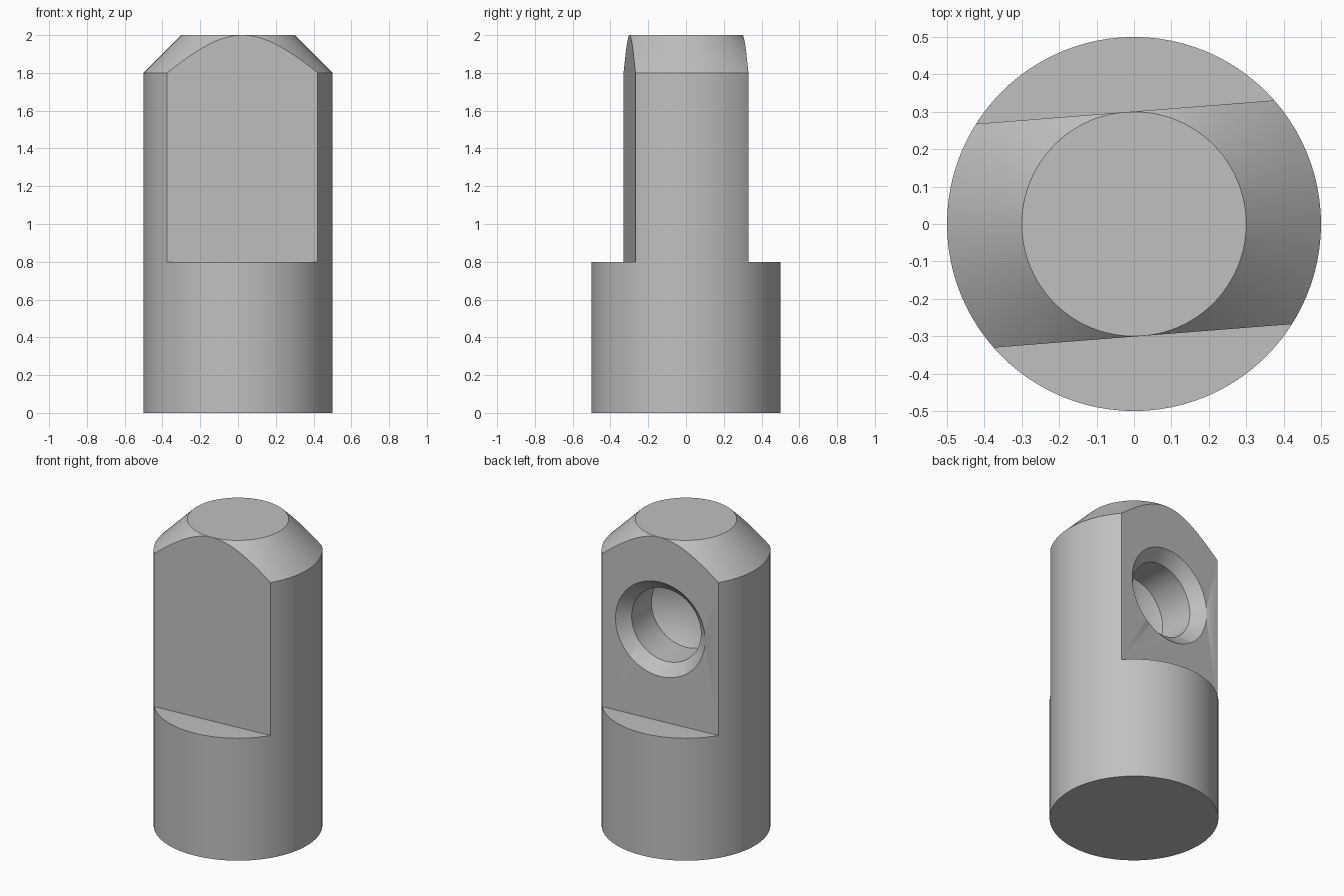
import bpy, bmesh, math
from mathutils import Matrix

cube = bpy.data.objects.get("Cube")
if cube:
    bpy.data.objects.remove(cube, do_unlink=True)

SEGMENTS = 96
TILT = Matrix.Rotation(math.radians(4.5), 4, 'Z')   # flats are turned slightly
FLAT = 0.3          # distance of each flat from the axis
SHOULDER = 0.8      # height where the flats begin
HOLE_Z = 1.4

steel = bpy.data.materials.new("steel_grey")
steel.use_nodes = True
colour = (0.53, 0.53, 0.53, 1)
steel.diffuse_color = colour
steel.node_tree.nodes["Principled BSDF"].inputs["Base Color"].default_value = colour


def add_object(name, bm):
    """Turn a bmesh into a scene object."""
    bmesh.ops.recalc_face_normals(bm, faces=bm.faces)
    mesh = bpy.data.meshes.new(name)
    bm.to_mesh(mesh)
    bm.free()
    mesh.materials.append(steel)
    obj = bpy.data.objects.new(name, mesh)
    bpy.context.collection.objects.link(obj)
    return obj


def lathe(name, profile, matrix=Matrix()):
    """Closed solid of revolution about z from (radius, height) pairs."""
    bm = bmesh.new()
    rings = []
    for r, z in profile:
        count = SEGMENTS if r > 0 else 1
        rings.append([bm.verts.new((r * math.cos(math.tau * i / count),
                                    r * math.sin(math.tau * i / count), z))
                      for i in range(count)])
    for low, high in zip(rings, rings[1:]):
        for i in range(SEGMENTS):
            j = (i + 1) % SEGMENTS
            if len(high) == 1:
                bm.faces.new((low[i], low[j], high[0]))
            else:
                bm.faces.new((low[i], low[j], high[j], high[i]))
    for ring in (rings[0], rings[-1]):
        if len(ring) > 1:
            bm.faces.new(ring)
    bm.transform(matrix)
    return add_object(name, bm)


def block(name, size, centre):
    bm = bmesh.new()
    bmesh.ops.create_cube(bm, size=1)
    bm.transform(TILT @ Matrix.Translation(centre) @ Matrix.Diagonal((*size, 1)))
    return add_object(name, bm)


# Round body with a chamfered top
body = lathe("pin_body", [(0.5, 0), (0.5, 1.8), (0.3, 2)])

# Two opposite flats above the shoulder
cutters = [block(f"flat_cutter_{side}", (2, 1, 2),
                 (0, sign * (FLAT + 0.5), SHOULDER + 1))
           for side, sign in (("front", -1), ("back", 1))]

# Blind countersunk hole in the back flat, with a conical drill point
into_flat = (TILT @ Matrix.Translation((0, FLAT, HOLE_Z))
             @ Matrix.Rotation(math.radians(90), 4, 'X'))
cutters.append(lathe("hole_cutter",
                     [(0.358, -0.05), (0.308, 0), (0.238, 0.07),
                      (0.238, 0.3), (0, 0.44)], into_flat))

for cutter in cutters:
    cutter.hide_render = True
    cut = body.modifiers.new(cutter.name, 'BOOLEAN')
    cut.operation = 'DIFFERENCE'
    cut.solver = 'EXACT'
    cut.object = cutter

# Apply the cuts, drop the cutters and smooth the round surfaces
bpy.ops.object.select_all(action='DESELECT')
body.select_set(True)
bpy.context.view_layer.objects.active = body
for cutter in cutters:
    bpy.ops.object.modifier_apply(modifier=cutter.name)
    bpy.data.objects.remove(cutter, do_unlink=True)
bpy.ops.object.shade_smooth_by_angle(angle=math.radians(25))
